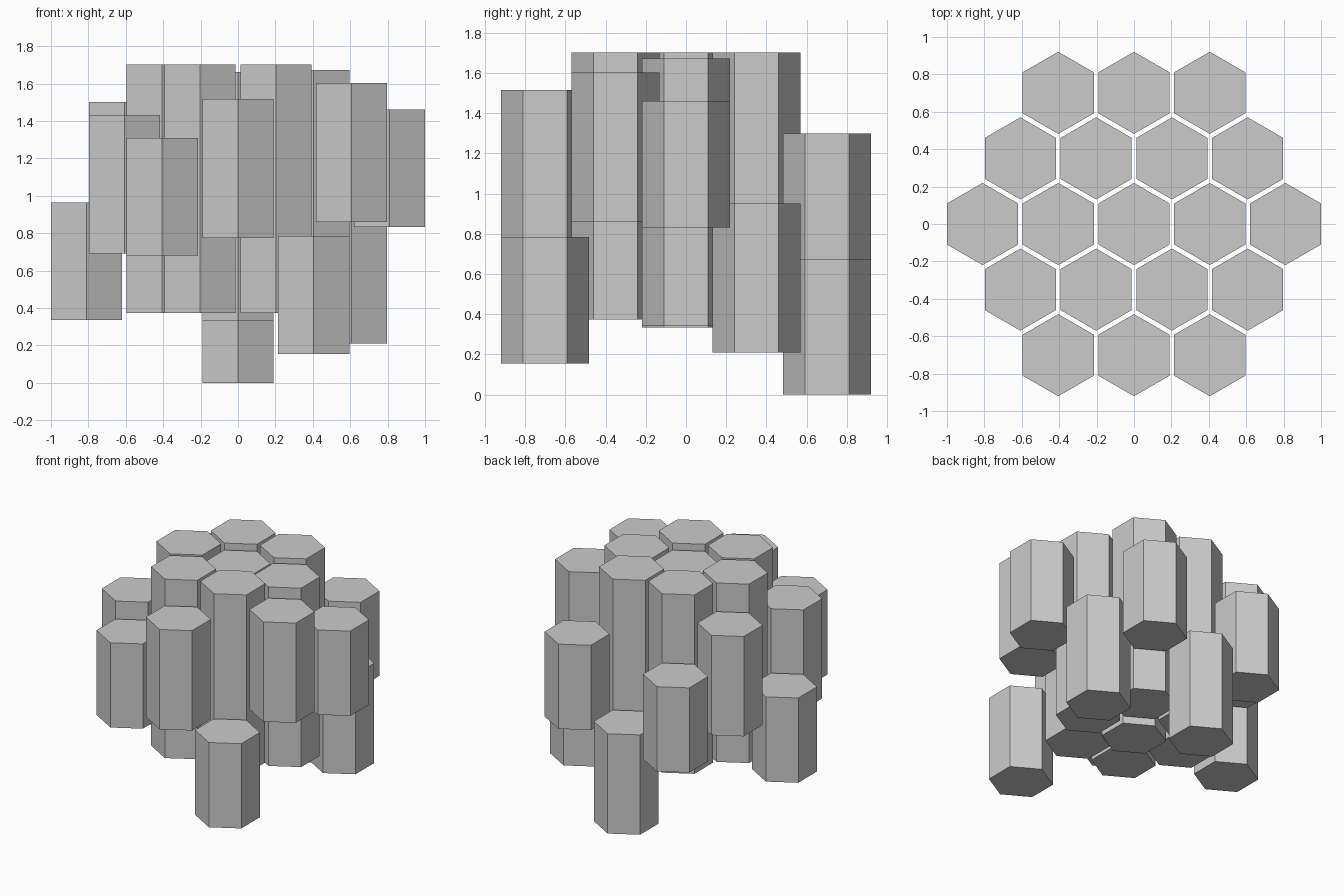
import bpy, math

if "Cube" in bpy.data.objects:
    bpy.data.objects.remove(bpy.data.objects["Cube"])

PITCH = 0.405                      # spacing between column centres
ROW = PITCH * math.sqrt(3) / 2
RADIUS = 0.19 / math.cos(math.pi / 6)


def column(name, x, y, bottom, height):
    # six-sided prism with points facing front and back
    bpy.ops.mesh.primitive_cylinder_add(
        vertices=6, radius=RADIUS, depth=height,
        location=(x, y, bottom + height / 2))
    bpy.context.object.name = name


# bottom heights per row, front to back, left to right
rows = [
    [0.68, 0.775, 0.155],
    [0.69, 0.373, 0.373, 0.86],
    [0.335, 0.373, 0.333, 0.343, 0.832],
    [0.76, 0.373, 0.373, 0.21],
    [0.57, 0.0, 0.67],
]

for r, bottoms in enumerate(rows):
    y = (r - 2) * ROW
    for c, bottom in enumerate(bottoms):
        x = (c - (len(bottoms) - 1) / 2) * PITCH
        d = math.hypot(x, y) / PITCH
        if d < 1.2:                # long core columns
            kind, height = "core_column", 1.33
        elif d < 1.9:              # edge-middle columns
            kind, height = "side_column", 0.742
        else:                      # outer corner columns
            kind, height = "corner_column", 0.63
        column(f"{kind}_{r}_{c}", x, y, bottom, height)
